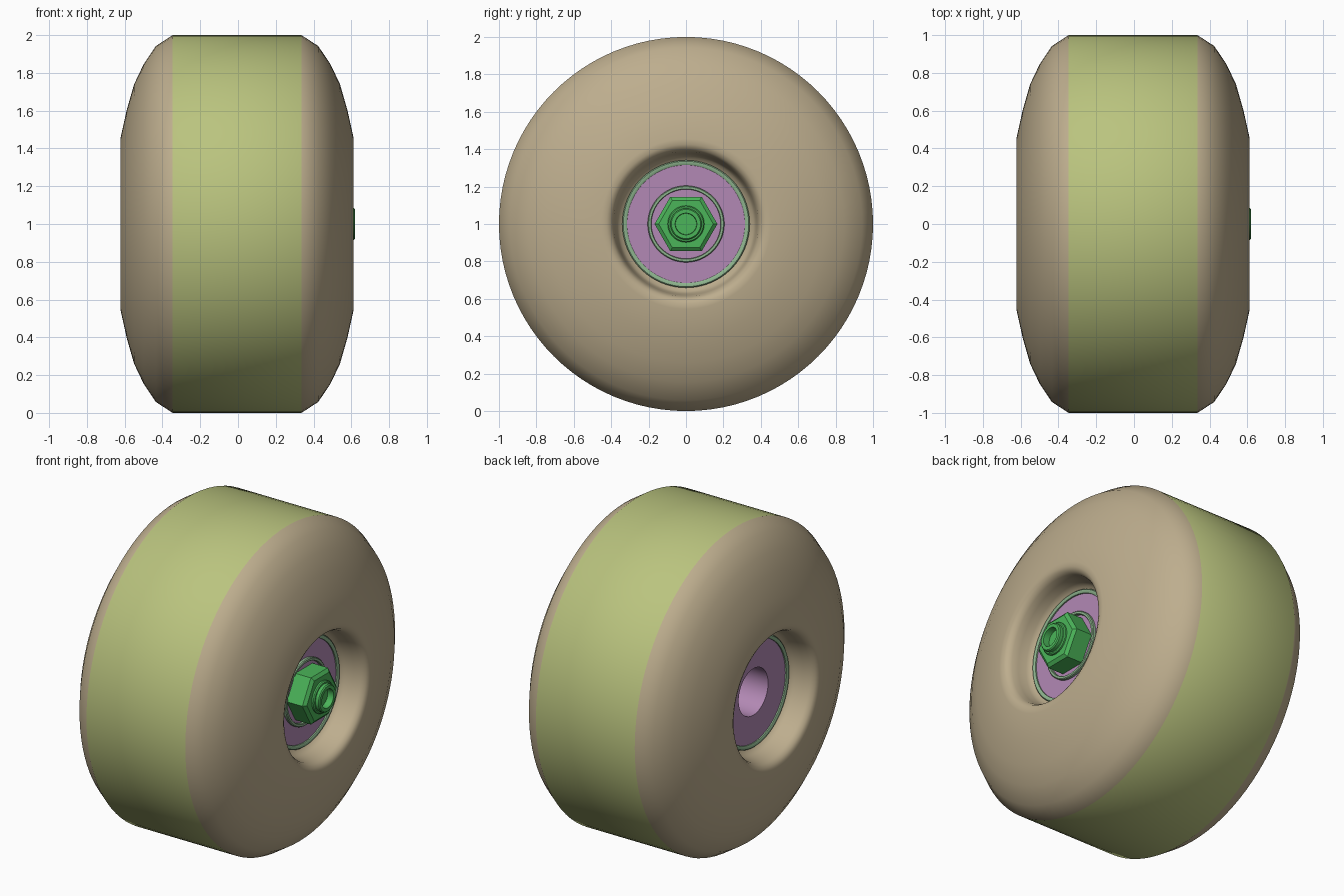
import bpy, bmesh, math

if "Cube" in bpy.data.objects:
    bpy.data.objects.remove(bpy.data.objects["Cube"])

CX = -0.005   # mid plane of the wheel
CZ = 1.0      # axle height


def material(name, rgb):
    m = bpy.data.materials.new(name)
    m.diffuse_color = (*rgb, 1)
    m.use_nodes = True
    m.node_tree.nodes["Principled BSDF"].inputs["Base Color"].default_value = m.diffuse_color
    return m


TAN = material("tan", (0.51, 0.42, 0.27))
OLIVE = material("olive", (0.49, 0.55, 0.21))
LILAC = material("lilac", (0.45, 0.25, 0.46))
PALE = material("pale_green", (0.27, 0.46, 0.27))
GREEN = material("green", (0.07, 0.46, 0.10))


def lathe(name, profile, mats, seg=96, angle=40, slot=None, closed=True):
    """Revolve (x, radius) points about the axle; slot(x) picks a material per face."""
    bm = bmesh.new()
    rings = []
    for x, r in profile:
        if r == 0:
            rings.append([bm.verts.new((x, 0, CZ))] * seg)
        else:
            rings.append([bm.verts.new((x, r * math.cos(a), CZ + r * math.sin(a)))
                          for a in (2 * math.pi * i / seg for i in range(seg))])
    n = len(rings)
    for k in range(n if closed else n - 1):
        a, b = rings[k], rings[(k + 1) % n]
        for i in range(seg):
            j = (i + 1) % seg
            vs = list(dict.fromkeys((a[i], a[j], b[j], b[i])))
            f = bm.faces.new(vs)
            if slot:
                f.material_index = slot(f)
    bmesh.ops.recalc_face_normals(bm, faces=bm.faces)
    me = bpy.data.meshes.new(name)
    bm.to_mesh(me)
    bm.free()
    for m in mats:
        me.materials.append(m)
    ob = bpy.data.objects.new(name, me)
    bpy.context.collection.objects.link(ob)
    bpy.ops.object.select_all(action='DESELECT')
    ob.select_set(True)
    bpy.context.view_layer.objects.active = ob
    bpy.ops.object.shade_smooth_by_angle(angle=math.radians(angle))
    return ob


# Tyre: flat tread band, rounded shoulders, sunken hub recess on both sides
half = [(0.341, 1.0), (0.43, 0.942), (0.495, 0.845), (0.545, 0.74), (0.585, 0.6),
        (0.617, 0.455), (0.616, 0.425), (0.605, 0.402), (0.58, 0.388), (0.54, 0.38),
        (0.49, 0.372), (0.46, 0.36), (0.447, 0.34)]
tyre = [(CX + x, r) for x, r in half] + [(CX - x, r) for x, r in reversed(half)]
lathe("tyre", tyre, [TAN, OLIVE],
      slot=lambda f: int(all(math.hypot(v.co.y, v.co.z - CZ) > 0.99 for v in f.verts)))

# Lilac hub core with an axle bore through it
lathe("hub_core", [(CX - 0.46, 0.145), (CX - 0.46, 0.317), (CX + 0.46, 0.317),
                   (CX + 0.46, 0.145)], [LILAC])

# Bearing outer rings on both faces
for side, label in ((1, "right"), (-1, "left")):
    lathe("bearing_ring_" + label,
          [(CX + side * x, r) for x, r in
           ((0.40, 0.315), (0.468, 0.315), (0.472, 0.32), (0.472, 0.335),
            (0.466, 0.341), (0.40, 0.341))], [PALE])

# Inner ring around the nut
lathe("inner_ring", [(0.44, 0.185), (0.472, 0.185), (0.475, 0.188),
                     (0.475, 0.2), (0.47, 0.205), (0.44, 0.205)], [PALE])

# Hex nut with chamfered face
lathe("axle_nut", [(0.44, 0), (0.44, 0.168), (0.562, 0.168), (0.578, 0.146), (0.578, 0)],
      [GREEN], seg=6, angle=20, closed=False)
# Round shoulder on the nut, with a shallow socket
lathe("nut_collar", [(0.56, 0.098), (0.588, 0.098), (0.594, 0.092), (0.594, 0.084),
                     (0.614, 0.084), (0.62, 0.078), (0.62, 0.058), (0.58, 0.056),
                     (0.58, 0)], [GREEN], seg=48, angle=30, closed=False)
# Axle end behind the nut
lathe("axle_stub", [(0.2, 0), (0.2, 0.143), (0.45, 0.143), (0.45, 0)],
      [GREEN], seg=48, closed=False)
